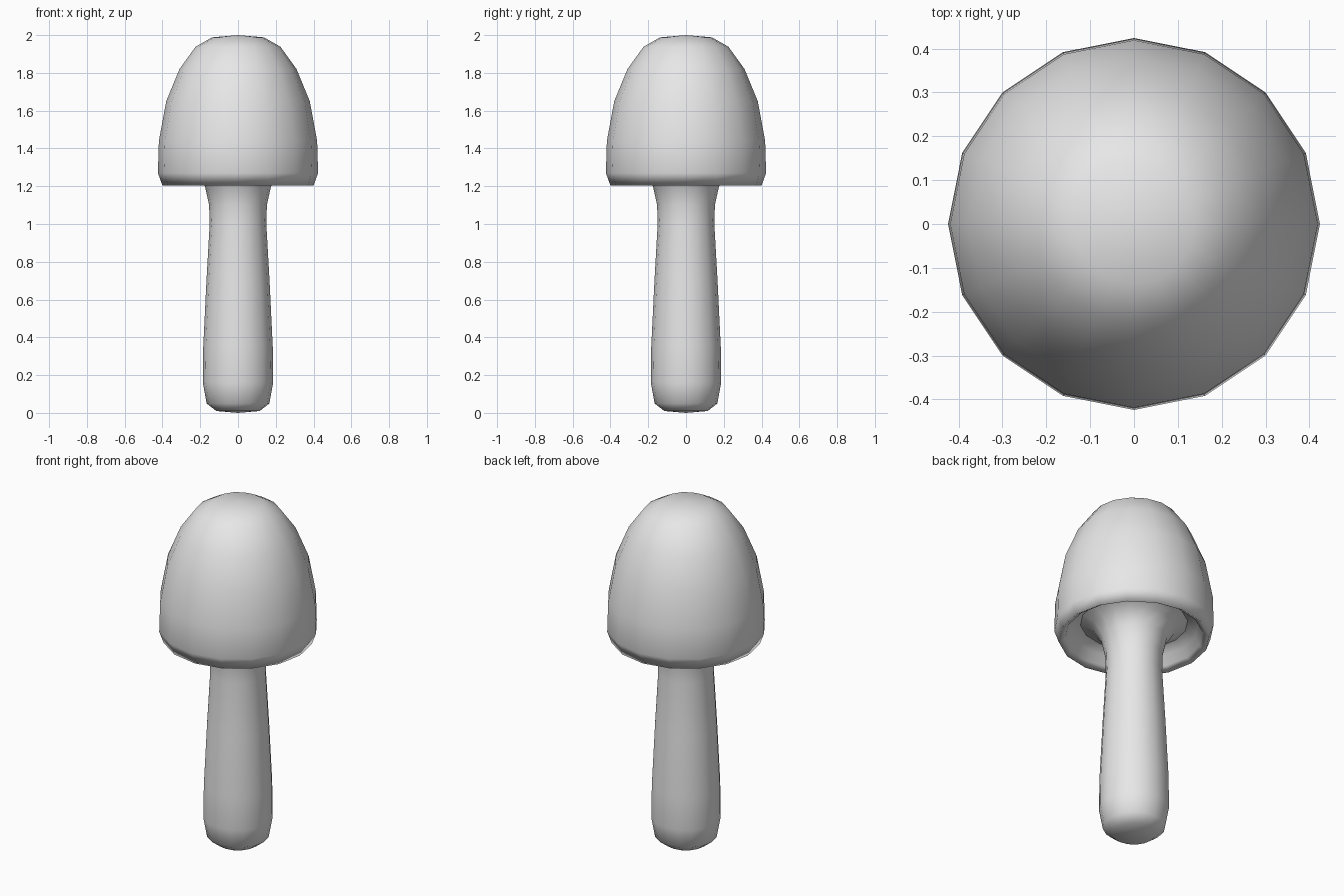
import bpy, bmesh, math

if "Cube" in bpy.data.objects:
    bpy.data.objects.remove(bpy.data.objects["Cube"])

SIDES = 16

grey = bpy.data.materials.new("light grey")
grey.diffuse_color = (0.8, 0.8, 0.8, 1)
grey.use_nodes = True
grey.node_tree.nodes["Principled BSDF"].inputs["Base Color"].default_value = grey.diffuse_color


def lathe(name, profile):
    """Revolve (radius, z) points around z; radius 0 makes a pole."""
    bm = bmesh.new()
    rings = []
    for r, z in profile:
        if r == 0:
            rings.append([bm.verts.new((0, 0, z))] * SIDES)
        else:
            rings.append([bm.verts.new((r * math.cos(2 * math.pi * i / SIDES),
                                        r * math.sin(2 * math.pi * i / SIDES), z))
                          for i in range(SIDES)])
    for a, b in zip(rings, rings[1:]):
        for i in range(SIDES):
            j = (i + 1) % SIDES
            # dict keeps order and drops the repeated pole vertex
            bm.faces.new(list(dict.fromkeys((a[i], a[j], b[j], b[i]))))
    for f in bm.faces:
        f.smooth = True
    me = bpy.data.meshes.new(name)
    bm.to_mesh(me)
    bm.free()
    me.materials.append(grey)
    ob = bpy.data.objects.new(name, me)
    bpy.context.collection.objects.link(ob)
    return ob


# stem: rounded foot, taper, flare into the hollow under the cap
lathe("stem", [(0, 0.0), (0.115, 0.01), (0.166, 0.05), (0.186, 0.16),
               (0.184, 0.35), (0.167, 0.70), (0.150, 1.00), (0.153, 1.10),
               (0.175, 1.20), (0.225, 1.275), (0.285, 1.30)])

# cap: hollow underside, rounded rim, tall dome
lathe("cap", [(0.285, 1.30), (0.34, 1.275), (0.365, 1.225), (0.40, 1.203),
              (0.424, 1.27), (0.419, 1.44), (0.380, 1.65), (0.310, 1.82),
              (0.225, 1.938), (0.138, 1.988), (0, 2.0)])
